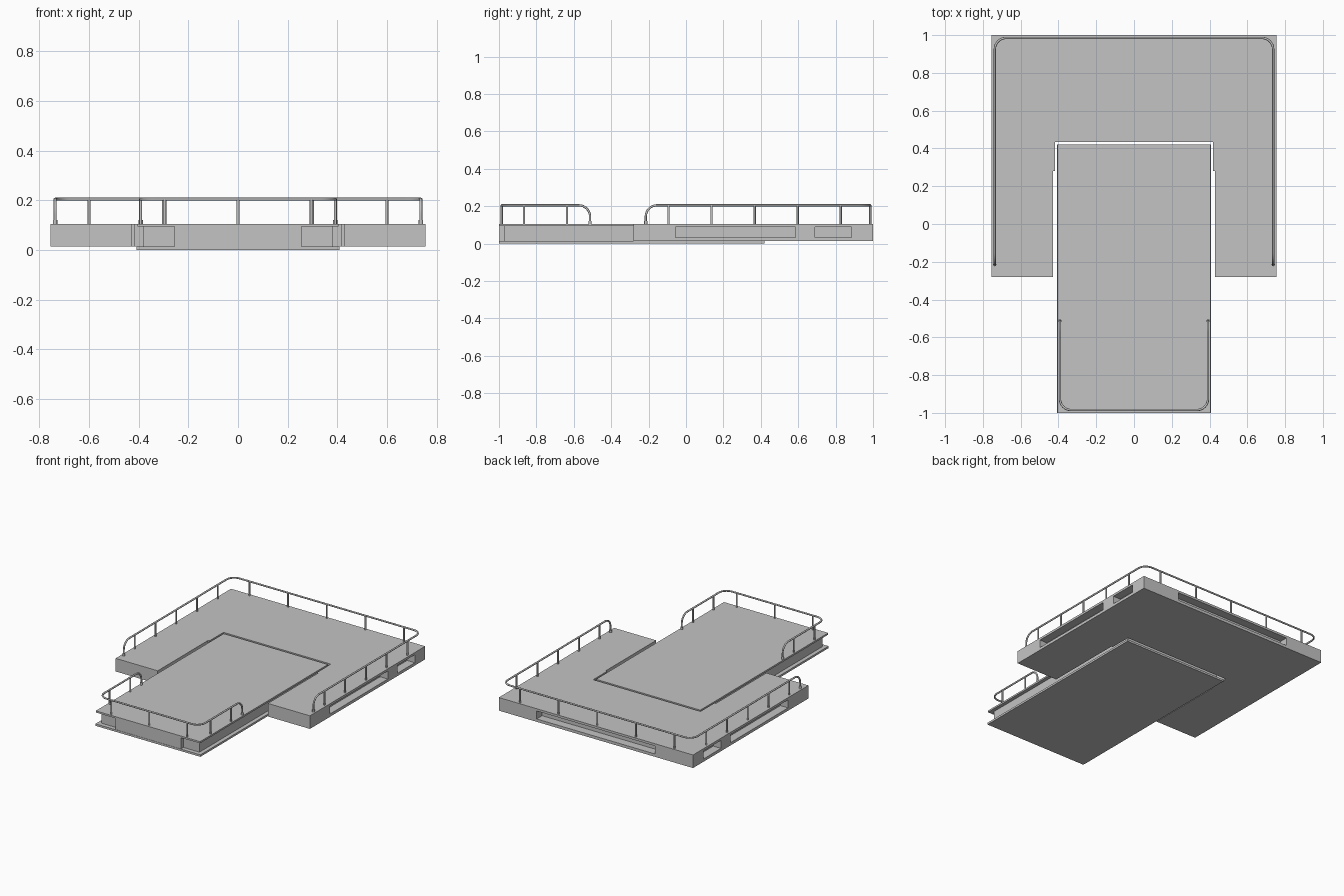
import bpy, bmesh, math
from mathutils import Vector

cube = bpy.data.objects.get("Cube")
if cube:
    bpy.data.objects.remove(cube, do_unlink=True)

grey = bpy.data.materials.new("light_grey")
grey.use_nodes = True
colour = (0.55, 0.55, 0.55, 1)
grey.diffuse_color = colour
grey.node_tree.nodes["Principled BSDF"].inputs["Base Color"].default_value = colour

DECK, RAIL = 0.106, 0.205


def add(name, data):
    obj = bpy.data.objects.new(name, data)
    data.materials.append(grey)
    bpy.context.collection.objects.link(obj)
    return obj


def prism(name, outline, z0, z1):
    """Extrude a flat outline from z0 up to z1."""
    bm = bmesh.new()
    face = bm.faces.new([bm.verts.new((x, y, z0)) for x, y in outline])
    top = bmesh.ops.extrude_face_region(bm, geom=[face])["geom"]
    bmesh.ops.translate(bm, vec=(0, 0, z1 - z0),
                        verts=[v for v in top if isinstance(v, bmesh.types.BMVert)])
    bmesh.ops.recalc_face_normals(bm, faces=bm.faces)
    mesh = bpy.data.meshes.new(name)
    bm.to_mesh(mesh)
    bm.free()
    return add(name, mesh)


def box(name, x0, x1, y0, y1, z0, z1):
    return prism(name, [(x0, y0), (x1, y0), (x1, y1), (x0, y1)], z0, z1)


def cut(obj, cutters):
    """Subtract boxes, bake the result and remove the cutters."""
    for c in cutters:
        c.hide_render = True
        mod = obj.modifiers.new("cut", 'BOOLEAN')
        mod.operation, mod.solver, mod.object = 'DIFFERENCE', 'EXACT', c
    deps = bpy.context.evaluated_depsgraph_get()
    mesh = bpy.data.meshes.new_from_object(obj.evaluated_get(deps))
    obj.modifiers.clear()
    obj.data = mesh
    for c in cutters:
        bpy.data.objects.remove(c, do_unlink=True)


def tube(name, points, radius, bend=0.0):
    """Round tube along a path whose inner corners are filleted."""
    pts = [Vector(p) for p in points]
    path = [pts[0]]
    for a, p, b in zip(pts, pts[1:], pts[2:]):
        u, v = (a - p).normalized(), (b - p).normalized()
        for i in range(9):
            t = i / 8 * math.pi / 2
            path.append(p + bend * (u * (1 - math.sin(t)) + v * (1 - math.cos(t))))
    path.append(pts[-1])
    curve = bpy.data.curves.new(name, 'CURVE')
    curve.dimensions = '3D'
    curve.bevel_depth, curve.bevel_resolution = radius, 2
    curve.use_fill_caps = True
    spline = curve.splines.new('POLY')
    spline.points.add(len(path) - 1)
    for sp, p in zip(spline.points, path):
        sp.co = (*p, 1)
    spline.use_smooth = True
    return add(name, curve)


def railing(name, x, y_open, y_far, side_posts, cross_posts):
    """U-shaped handrail with ends curving down to feet, plus its posts."""
    ends = [(x, y_open, DECK), (x, y_open, RAIL), (x, y_far, RAIL)]
    mirror = [(-a, b, c) for a, b, c in reversed(ends)]
    tube(name + "_handrail", ends + mirror, 0.006, 0.06)
    spots = [(s * x, y) for s in (-1, 1) for y in side_posts]
    spots += [(px, y_far) for px in cross_posts]
    for px, py in spots:
        tube(name + "_post", [(px, py, DECK - 0.002), (px, py, RAIL)], 0.006)
    for s in (-1, 1):
        tube(name + "_foot", [(s * x, y_open, DECK - 0.002), (s * x, y_open, 0.122)], 0.009)


# U-shaped rear platform with a slightly stepped slot
half = [(0.755, 1.0), (0.755, -0.28), (0.428, -0.28), (0.428, 0.28), (0.417, 0.28), (0.417, 0.435)]
platform = prism("rear_platform", half + [(-x, y) for x, y in reversed(half)], 0.014, DECK)

# Recessed openings in the sides and back of the platform
openings = []
for s in (-1, 1):
    x0, x1 = sorted((s * 0.695, s * 0.8))
    for y0, y1 in ((-0.055, 0.585), (0.69, 0.885)):
        openings.append(box("opening_cutter", x0, x1, y0, y1, 0.034, 0.09))
openings.append(box("opening_cutter", -0.46, 0.46, 0.94, 1.05, 0.034, 0.09))
cut(platform, openings)

# Central slab: two plates around a narrower core and a flush front panel
box("slab_top_plate", -0.405, 0.405, -1.0, 0.42, 0.094, DECK)
box("slab_bottom_plate", -0.408, 0.408, -1.0, 0.42, 0.0, 0.014)
box("slab_core", -0.38, 0.38, -0.97, 0.39, 0.013, 0.095)
box("slab_front_panel", -0.255, 0.255, -0.998, -0.96, 0.013, 0.095)

# Railings
railing("rear", 0.737, -0.215, 0.985, [-0.093 + 0.23 * i for i in range(5)],
        [-0.6, -0.3, 0, 0.3, 0.6])
railing("front", 0.392, -0.513, -0.985, [-0.866, -0.636], [-0.295, 0, 0.295])
